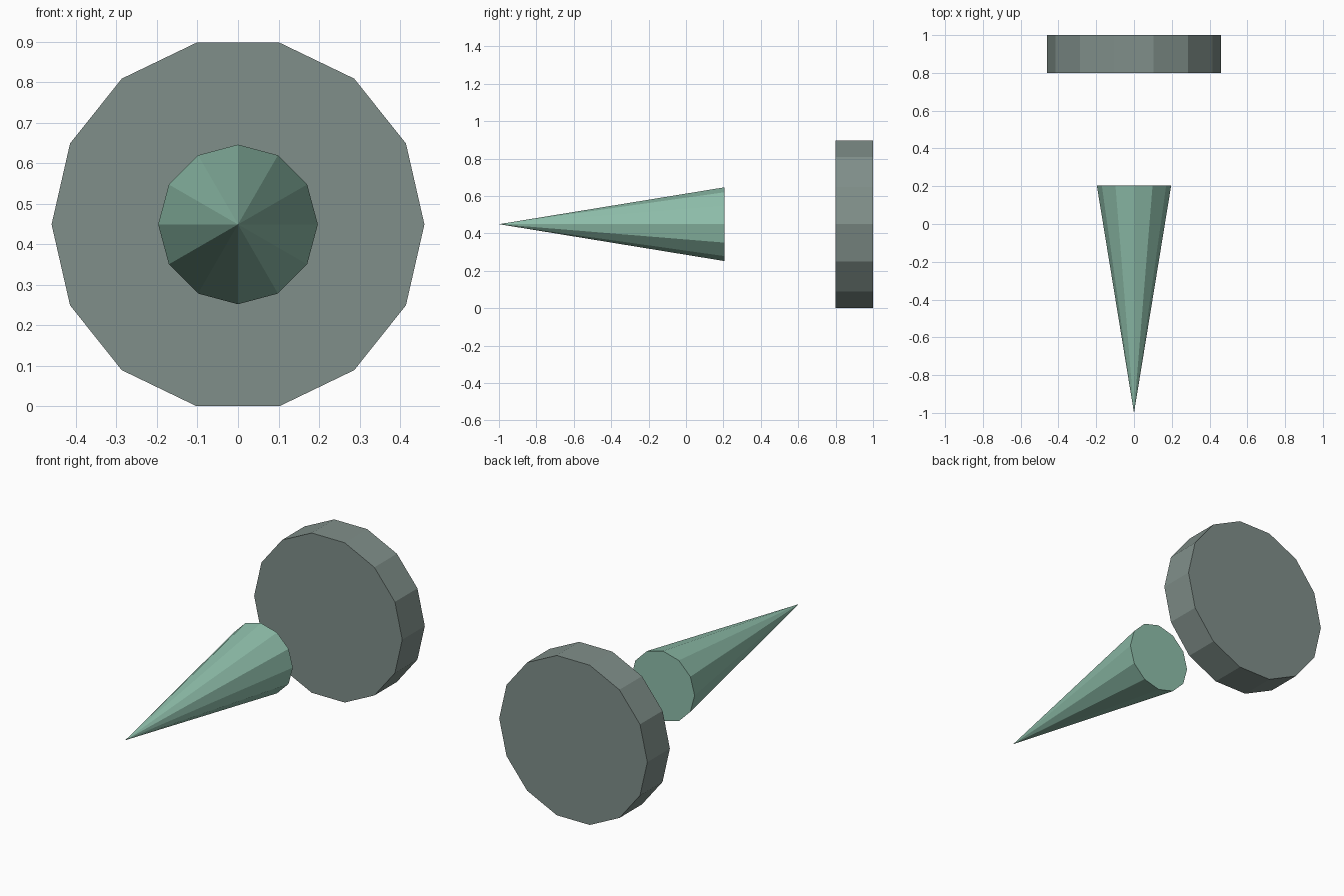
import bpy
import math

if "Cube" in bpy.data.objects:
    bpy.data.objects.remove(bpy.data.objects["Cube"])


def material(name, rgb):
    mat = bpy.data.materials.new(name)
    mat.diffuse_color = (*rgb, 1.0)
    mat.use_nodes = True
    mat.node_tree.nodes["Principled BSDF"].inputs["Base Color"].default_value = mat.diffuse_color
    return mat


def tapered(name, sides, r_front, r_back, y_front, y_back, z, mat):
    """Closed cone or cylinder lying along y, with a corner on the +x axis."""
    angles = [2 * math.pi * i / sides for i in range(sides)]
    ring = lambda r, y: [(r * math.cos(a), y, z + r * math.sin(a)) for a in angles]
    verts = ring(r_back, y_back)
    faces = [tuple(reversed(range(sides)))]
    if r_front == 0:
        verts.append((0, y_front, z))
        faces += [(i, (i + 1) % sides, sides) for i in range(sides)]
    else:
        verts += ring(r_front, y_front)
        faces.append(tuple(range(sides, 2 * sides)))
        faces += [(i, (i + 1) % sides, sides + (i + 1) % sides, sides + i)
                  for i in range(sides)]
    mesh = bpy.data.meshes.new(name)
    mesh.from_pydata(verts, [], faces)
    mesh.materials.append(mat)
    obj = bpy.data.objects.new(name, mesh)
    bpy.context.collection.objects.link(obj)
    return obj


green = material("soft green", (0.275, 0.521, 0.407))
grey = material("green grey", (0.216, 0.275, 0.254))

CENTRE_Z = 0.449

# Pointed cone, tip to the front
tapered("spike_cone", 12, 0, 0.197, -1.0, 0.205, CENTRE_Z, green)

# Thick disc floating behind the cone
tapered("back_disc", 14, 0.46, 0.46, 0.80, 1.0, CENTRE_Z, grey)
